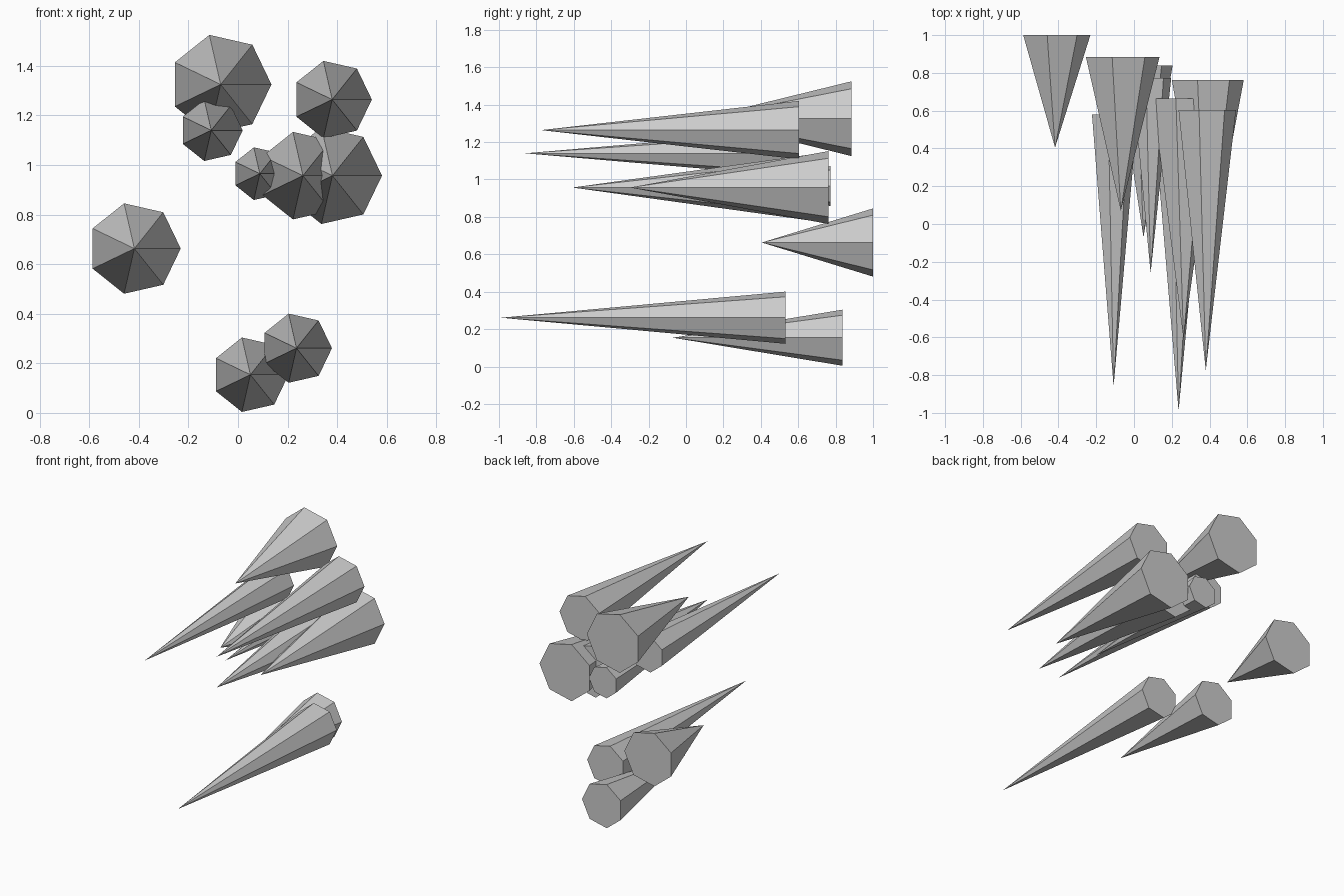
import bpy
import bmesh
from math import cos, sin, tau

SIDES = 7

default = bpy.data.objects.get("Cube")
if default:
    bpy.data.objects.remove(default, do_unlink=True)

# Single stone grey for every spike
grey = bpy.data.materials.new("stone_grey")
grey.use_nodes = True
grey.diffuse_color = (0.6, 0.6, 0.6, 1)
grey.node_tree.nodes["Principled BSDF"].inputs["Base Color"].default_value = (0.6, 0.6, 0.6, 1)


def spike(name, x, z, radius, tip_y, base_y):
    """Closed seven-sided cone whose tip points to the front (-y)."""
    bm = bmesh.new()
    ring = [bm.verts.new((x + radius * cos(tau * i / SIDES), base_y,
                          z + radius * sin(tau * i / SIDES)))
            for i in range(SIDES)]
    tip = bm.verts.new((x, tip_y, z))
    bm.faces.new(ring)
    for i in range(SIDES):
        bm.faces.new((ring[i], ring[(i + 1) % SIDES], tip))
    bmesh.ops.recalc_face_normals(bm, faces=bm.faces)
    mesh = bpy.data.meshes.new(name)
    bm.to_mesh(mesh)
    bm.free()
    mesh.materials.append(grey)
    bpy.context.collection.objects.link(bpy.data.objects.new(name, mesh))


# Upper group
spike("top_large_spike", -0.07, 1.325, 0.205, 0.07, 0.885)
spike("top_small_spike", -0.108, 1.14, 0.127, -0.86, 0.58)
spike("top_left_spike", 0.38, 1.264, 0.16, -0.775, 0.603)

# Middle group
spike("middle_large_spike", 0.381, 0.957, 0.2, -0.3, 0.762)
spike("middle_long_spike", 0.262, 0.957, 0.181, -0.607, 0.665)
spike("middle_small_spike", 0.088, 0.965, 0.109, -0.26, 0.773)

# Lone spike on the right
spike("right_short_spike", -0.418, 0.663, 0.187, 0.405, 1.0)

# Lower group
spike("bottom_spike", 0.05, 0.154, 0.154, -0.07, 0.838)
spike("bottom_long_spike", 0.236, 0.261, 0.143, -0.99, 0.532)
